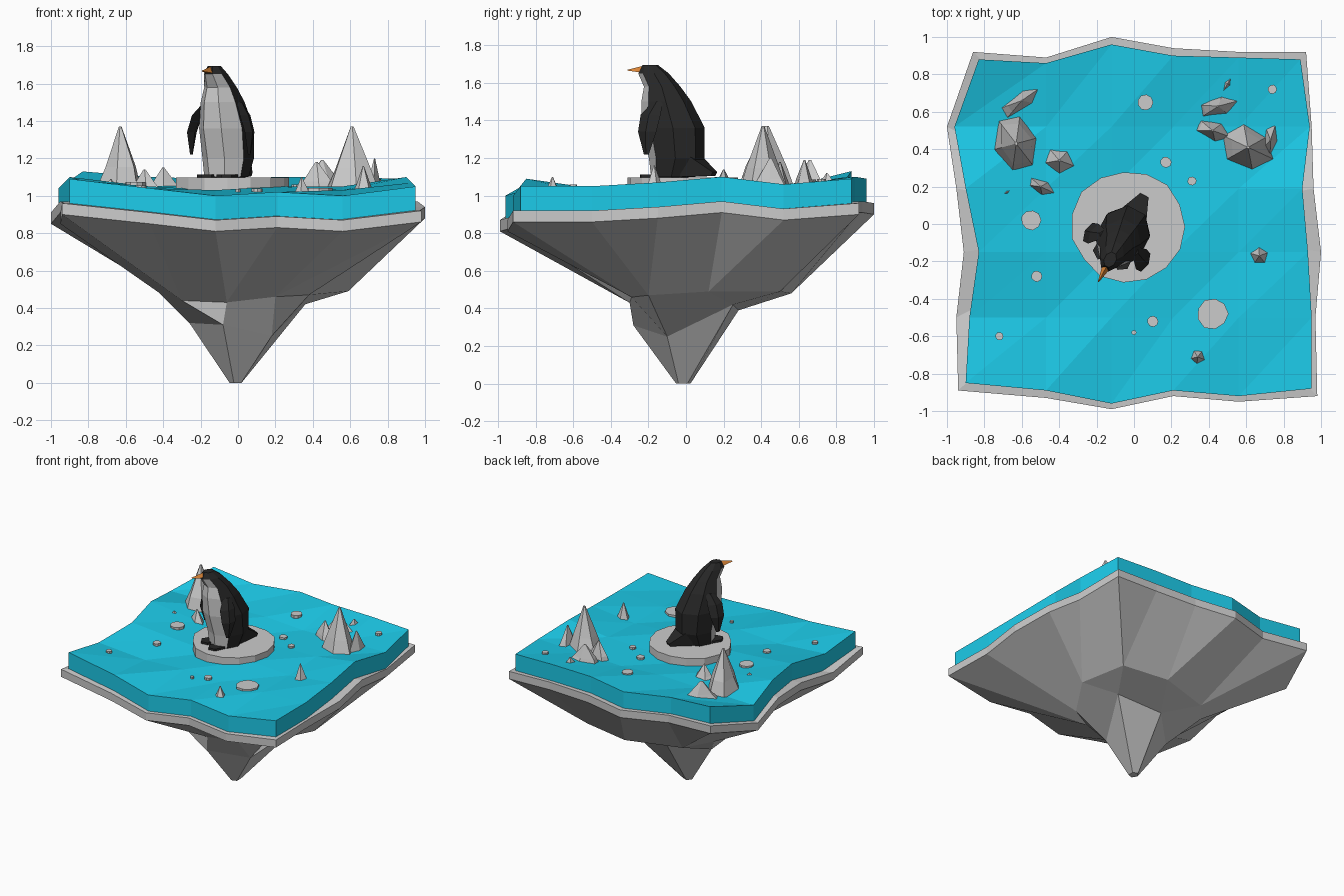
import bpy, bmesh, math, random
from math import sin, cos, radians, tau
from mathutils import Matrix, Vector
from mathutils.bvhtree import BVHTree

if "Cube" in bpy.data.objects:
    bpy.data.objects.remove(bpy.data.objects["Cube"])

random.seed(4)


def material(name, color):
    m = bpy.data.materials.new(name)
    m.diffuse_color = (*color, 1)
    m.use_nodes = True
    m.node_tree.nodes["Principled BSDF"].inputs["Base Color"].default_value = m.diffuse_color
    return m


CYAN = material("water_blue", (0.012, 0.6, 0.82))
BLACK = material("feather_black", (0.02, 0.02, 0.02))
ORANGE = material("beak_orange", (0.75, 0.25, 0.04))


def make(name, verts, faces, mat=None, xf=Matrix()):
    me = bpy.data.meshes.new(name)
    me.from_pydata([xf @ Vector(v) for v in verts], [], faces)
    bm = bmesh.new()
    bm.from_mesh(me)
    bmesh.ops.delete(bm, geom=[v for v in bm.verts if not v.link_faces], context='VERTS')
    bmesh.ops.recalc_face_normals(bm, faces=bm.faces)
    bm.to_mesh(me)
    bm.free()
    if mat:
        me.materials.append(mat)
    ob = bpy.data.objects.new(name, me)
    bpy.context.collection.objects.link(ob)
    return ob


def loft(name, rings, mat=None, xf=Matrix(), caps=True, keep=None):
    """Skin rings together; a ring may have half as many points as the one before."""
    verts, faces, starts = [], [], []
    for r in rings:
        starts.append(len(verts))
        verts += r
    for j, (a, b) in enumerate(zip(rings, rings[1:])):
        n, m, s, t = len(a), len(b), starts[j], starts[j + 1]
        for i in range(m):
            if keep and not keep(j, i):
                continue
            k = (i + 1) % m
            if n == m:
                faces.append((s + i, s + k, t + k, t + i))
            else:
                faces.append((s + 2 * i, s + 2 * i + 1, t + i))
                faces.append((s + 2 * i + 1, s + (2 * i + 2) % n, t + k, t + i))
    if caps:
        for r, s in ((rings[0], starts[0]), (rings[-1], starts[-1])):
            c = len(verts)
            verts.append(tuple(sum(p[q] for p in r) / len(r) for q in range(3)))
            faces += [(s + i, s + (i + 1) % len(r), c) for i in range(len(r))]
    return make(name, verts, faces, mat, xf)


# 6 x 6 wave grid shared by the water and the rock rim
WAVE = [[1.09, 1.04, 1.00, 1.02, 1.00, 1.05],
        [1.04, 1.01, 1.03, 1.02, 1.03, 1.05],
        [1.08, 1.05, 1.03, 1.05, 1.03, 1.07],
        [1.10, 1.05, 1.03, 1.04, 1.05, 1.10],
        [1.04, 1.05, 1.06, 1.04, 1.05, 1.06],
        [1.13, 1.10, 1.09, 1.10, 1.10, 1.09]]
XS = [0, -.47, -.12, .21, .56, 0]
YS = [0, -.5, -.15, .19, .52, 0]
EDGE = [(0, i) for i in range(5)] + [(j, 5) for j in range(5)] \
    + [(5, i) for i in range(5, 0, -1)] + [(j, 0) for j in range(5, 0, -1)]


def grid_point(j, i, left, right, front, back, dz=0):
    x = left[j] if i == 0 else right[j] if i == 5 else XS[i]
    y = front[i] if j == 0 else back[i] if j == 5 else YS[j]
    return (x, y, WAVE[j][i] + dz)


WATER = ([-.9, -.88, -.83, -.9, -.96, -.83], [.95, .95, .93, .9, .94, .89],
         [-.85, -.89, -.96, -.89, -.92, -.88], [.88, .86, .96, .9, .89, .88])
RIM = ([-.94, -.95, -.91, -.95, -1.0, -.86], [.98, .97, 1.0, .96, .95, .92],
       [-.89, -.93, -.99, -.92, -.95, -.92], [.92, .89, 1.0, .94, .92, .92])

# Water slab: triangulated top, skirt and underside
verts = [grid_point(j, i, *WATER) for j in range(6) for i in range(6)]
faces = []
for j in range(5):
    for i in range(5):
        a = j * 6 + i
        faces += [(a, a + 1, a + 7), (a, a + 7, a + 6)]
verts += [grid_point(j, i, *WATER, -.14) for j, i in EDGE] + [(0, 0, .9)]
for k, (j, i) in enumerate(EDGE):
    n = (k + 1) % 20
    j2, i2 = EDGE[n]
    faces += [(j * 6 + i, 36 + k, 36 + n, j2 * 6 + i2), (36 + k, 56, 36 + n)]
make("water", verts, faces, CYAN)
surface = BVHTree.FromPolygons([Vector(v) for v in verts], faces)


def water_z(x, y):
    return surface.ray_cast(Vector((x, y, 3)), Vector((0, 0, -1)))[0].z


# Floating rock: rim, ledge, lower spur and tip
ledge = [(-.3, -.27, .44), (-.06, -.3, .43), (.2, -.29, .46), (.38, -.2, .47), (.59, .12, .49),
         (.52, .5, .49), (.15, .56, .48), (-.27, .43, .48), (-.42, .25, .5), (-.42, -.05, .48)]
spur = [(-.08, -.28, .31), (.18, -.1, .25), (.36, .25, .42), (-.02, .28, .39), (-.26, .05, .32)]
tip = [(-.01 + .035 * cos(radians(a)), -.015 + .04 * sin(radians(a)), 0)
       for a in (250, 322, 34, 106, 178)]
loft("rock_base", [[grid_point(j, i, *RIM, -.13) for j, i in EDGE],
                   [grid_point(j, i, *RIM, -.19) for j, i in EDGE], ledge, spur, tip])


# Flat ice floes
def floe(name, x, y, r, sides, bottom, top):
    ring = [(x + r * k * cos(a), y + r * k * sin(a))
            for a, k in ((tau * i / sides, random.uniform(.94, 1.03)) for i in range(sides))]
    loft(name, [[(*p, bottom) for p in ring], [(*p, top) for p in ring]])


floe("main_floe", -.025, -.015, .31, 15, 1.02, 1.097)
for i, (x, y, r) in enumerate([(.06, .65, .042), (.17, .33, .03), (.31, .23, .024),
                               (-.55, .02, .055), (-.52, -.28, .03), (-.72, -.6, .022),
                               (.1, -.52, .03), (0, -.58, .013), (.42, -.48, .085),
                               (.74, .72, .025)]):
    z = water_z(x, y)
    floe(f"small_floe_{i + 1}", x, y, r, 9, z - .03, z + .016)


# Pointed ice: centre, half sizes, turn in degrees, peak height, sides
def ice_peak(name, x, y, rx, ry, turn, peak, sides):
    z = water_z(x, y) - .03
    t = Matrix.Translation((x, y, 0)) @ Matrix.Rotation(radians(turn), 4, 'Z')
    rings = []
    for s, h in ((1, 0), (.68, .36), (.06, 1)):
        rings.append([])
        for i in range(sides):
            k = s * random.uniform(.88, 1.1)
            a = tau * i / sides
            rings[-1].append((rx * k * cos(a), ry * k * sin(a), z + (peak - z) * h))
    loft(name, rings, None, t)


for i, p in enumerate([(-.63, .43, .13, .18, 15, 1.37, 6), (-.6, .66, .15, .055, 35, 1.19, 5),
                       (-.4, .34, .1, .08, -20, 1.15, 5), (-.5, .2, .1, .045, -25, 1.14, 5),
                       (-.68, .17, .04, .015, 30, 1.09, 4),
                       (.61, .41, .15, .12, -25, 1.37, 6), (.45, .63, .13, .06, 15, 1.19, 5),
                       (.42, .5, .12, .06, -20, 1.18, 5), (.5, .75, .06, .025, 60, 1.12, 4),
                       (.73, .45, .045, .1, -10, 1.2, 5),
                       (.67, -.17, .055, .055, 20, 1.16, 5), (.34, -.71, .05, .05, 50, 1.1, 5)]):
    ice_peak(f"ice_peak_{i + 1}", *p)

# Bird, built facing -y and then turned on the floe
BIRD = Matrix.Translation((-.09, -.12, 0)) @ Matrix.Rotation(radians(-28), 4, 'Z')
rings = []
for z, f, b, w in [(1.10, -.05, .17, .11), (1.2, -.06, .22, .125), (1.36, -.10, .22, .13),
                   (1.5, -.11, .145, .105), (1.58, -.10, .085, .078), (1.65, -.14, .02, .055),
                   (1.695, -.12, -.04, .03)]:
    rings.append([(w * cos(a) / .924, (f + b) / 2 + (b - f) / 2 * sin(a) / .924, z)
                  for a in (radians(-67.5 + 45 * k) for k in range(8))])


def on_belly(j, i):
    return j < 5 and i in (6, 7, 0)


loft("bird_belly", rings, None, BIRD, False, on_belly)
loft("bird_body", rings, BLACK, BIRD, True, lambda j, i: not on_belly(j, i))
loft("beak", [[(.022, -.125, 1.655), (0, -.125, 1.69), (-.022, -.125, 1.655)],
              [(.003, -.215, 1.665), (0, -.215, 1.67), (-.003, -.215, 1.665)]], ORANGE, BIRD)
loft("tail", [[(.08, .18, 1.22), (-.08, .18, 1.22), (-.08, .14, 1.1), (.08, .14, 1.1)],
              [(.025, .31, 1.125), (-.025, .31, 1.125), (-.025, .3, 1.105), (.025, .3, 1.105)]],
     BLACK, BIRD)

# Flippers and feet, mirrored
for side, s in (("left", -1), ("right", 1)):
    loft(f"{side}_flipper", [[(s * (x + dx), y + dy, z) for dx, dy in
                              ((-t, 0), (0, -d), (t, 0), (0, d))]
                             for x, y, z, t, d in [(.10, .02, 1.5, .015, .03),
                                                   (.145, .0, 1.43, .02, .06),
                                                   (.175, -.005, 1.34, .018, .055),
                                                   (.175, -.01, 1.22, .006, .015)]], BLACK, BIRD)
    loft(f"{side}_foot", [[(s * x, y, z) for x, y in ((.015, .1), (.015, -.08), (.06, -.11),
                                                     (.105, -.08), (.095, .1))]
                          for z in (1.09, 1.113)], BLACK, BIRD)
